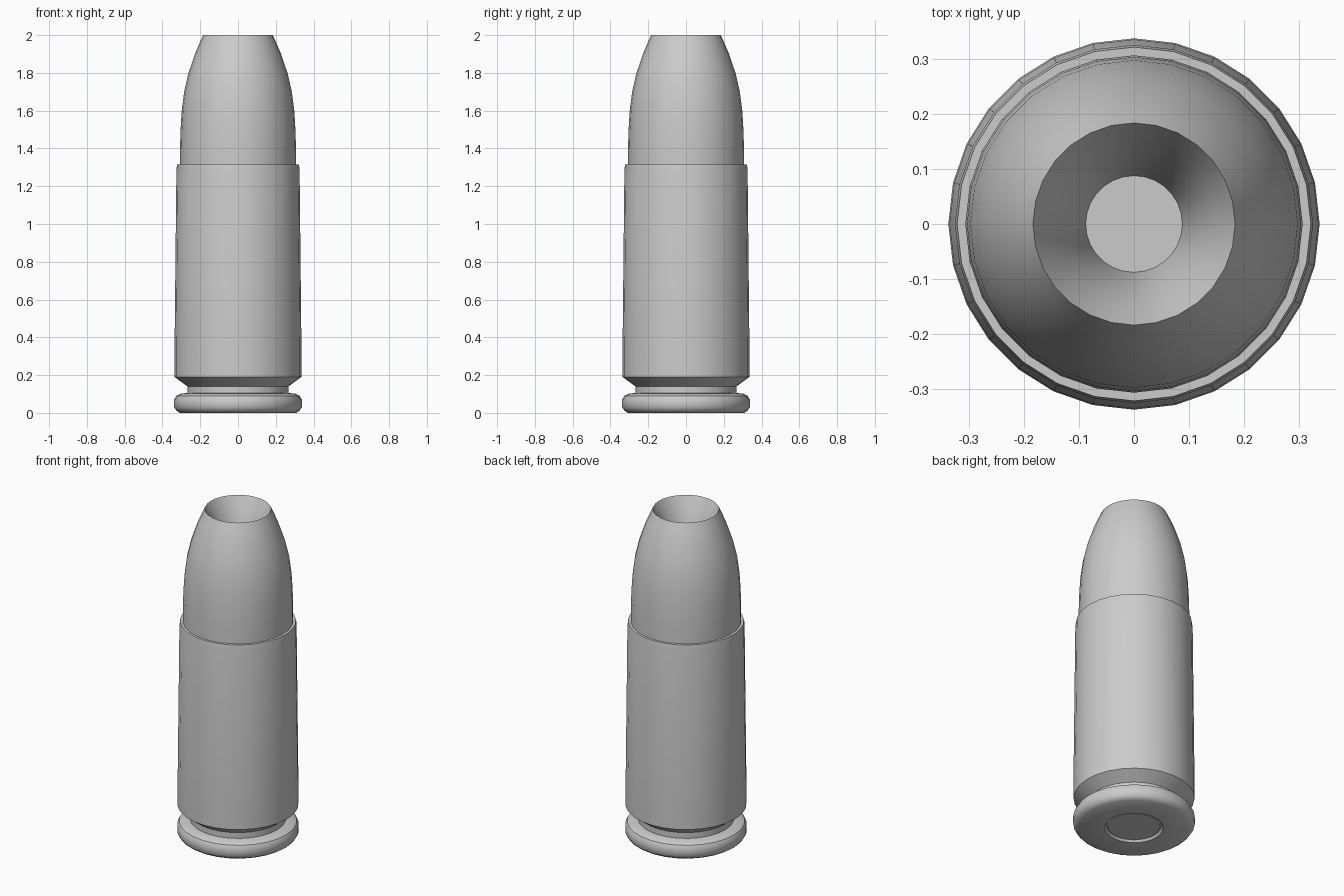
import bpy, math

if "Cube" in bpy.data.objects:
    bpy.data.objects.remove(bpy.data.objects["Cube"])

SIDES = 28


def lathe(name, profile, cap_start=False, cap_end=False):
    """Spin a list of (radius, z) points around the z axis."""
    verts, faces = [], []
    for r, z in profile:
        for i in range(SIDES):
            a = 2 * math.pi * i / SIDES
            verts.append((r * math.cos(a), r * math.sin(a), z))
    for k in range(len(profile) - 1):
        for i in range(SIDES):
            j = (i + 1) % SIDES
            lo, hi = k * SIDES, (k + 1) * SIDES
            faces.append((lo + i, lo + j, hi + j, hi + i))
    if cap_start:
        faces.append(tuple(reversed(range(SIDES))))
    if cap_end:
        base = (len(profile) - 1) * SIDES
        faces.append(tuple(range(base, base + SIDES)))
    mesh = bpy.data.meshes.new(name)
    mesh.from_pydata(verts, [], faces)
    obj = bpy.data.objects.new(name, mesh)
    bpy.context.collection.objects.link(obj)
    bpy.ops.object.select_all(action='DESELECT')
    obj.select_set(True)
    bpy.context.view_layer.objects.active = obj
    bpy.ops.object.shade_smooth_by_angle(angle=math.radians(35))
    return obj


# Casing: base recess, rim, groove, tapered wall and open mouth
lathe("casing", [
    (0.152, 0.016), (0.163, 0.0), (0.308, 0.0), (0.326, 0.012), (0.338, 0.03),
    (0.338, 0.07), (0.327, 0.09), (0.30, 0.103), (0.267, 0.105),
    (0.267, 0.14), (0.336, 0.19), (0.336, 0.34), (0.326, 1.29),
    (0.322, 1.315), (0.307, 1.315), (0.307, 1.28)])

# Round disc set into the base
lathe("base_disc", [(0.146, 0.008), (0.152, 0.016)], cap_start=True)

# Rounded nose with a hollow, flat-floored tip
lathe("nose", [
    (0.307, 1.28), (0.307, 1.40), (0.304, 1.50), (0.298, 1.60), (0.285, 1.70),
    (0.262, 1.80), (0.228, 1.90), (0.207, 1.95), (0.184, 2.0),
    (0.150, 1.93), (0.120, 1.85), (0.100, 1.77), (0.088, 1.70)], cap_end=True)
